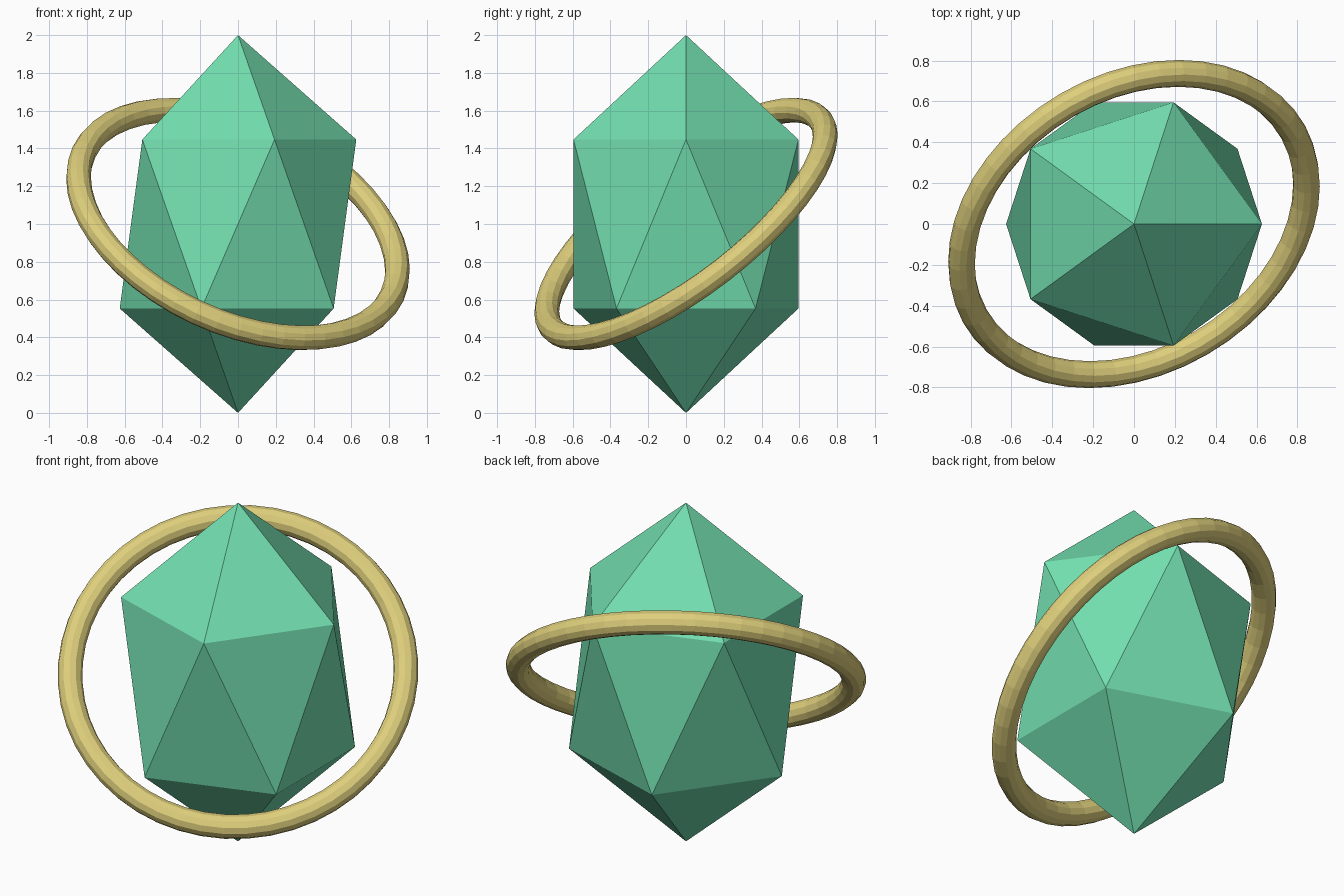
import bpy
import math

if "Cube" in bpy.data.objects:
    bpy.data.objects.remove(bpy.data.objects["Cube"])


def flat_material(name, rgb):
    m = bpy.data.materials.new(name)
    m.diffuse_color = (*rgb, 1.0)
    m.use_nodes = True
    m.node_tree.nodes["Principled BSDF"].inputs["Base Color"].default_value = m.diffuse_color
    return m


def finish(name, mat):
    ob = bpy.context.object
    ob.name = name
    ob.data.materials.append(mat)
    bpy.ops.object.shade_flat()
    return ob


green = flat_material("jade green", (0.17, 0.73, 0.43))
gold = flat_material("pale gold", (0.73, 0.62, 0.20))

# Crystal: icosahedron stretched upwards
bpy.ops.mesh.primitive_ico_sphere_add(subdivisions=1, radius=0.7, location=(0, 0, 1))
crystal = finish("crystal", green)
crystal.scale.z = 1 / 0.7

# Tilted ring around the crystal
bpy.ops.mesh.primitive_torus_add(
    major_radius=0.9, minor_radius=0.066, major_segments=48, minor_segments=12,
    location=(0, 0, 1), rotation=(math.radians(35), math.radians(25), 0))
finish("ring", gold)
